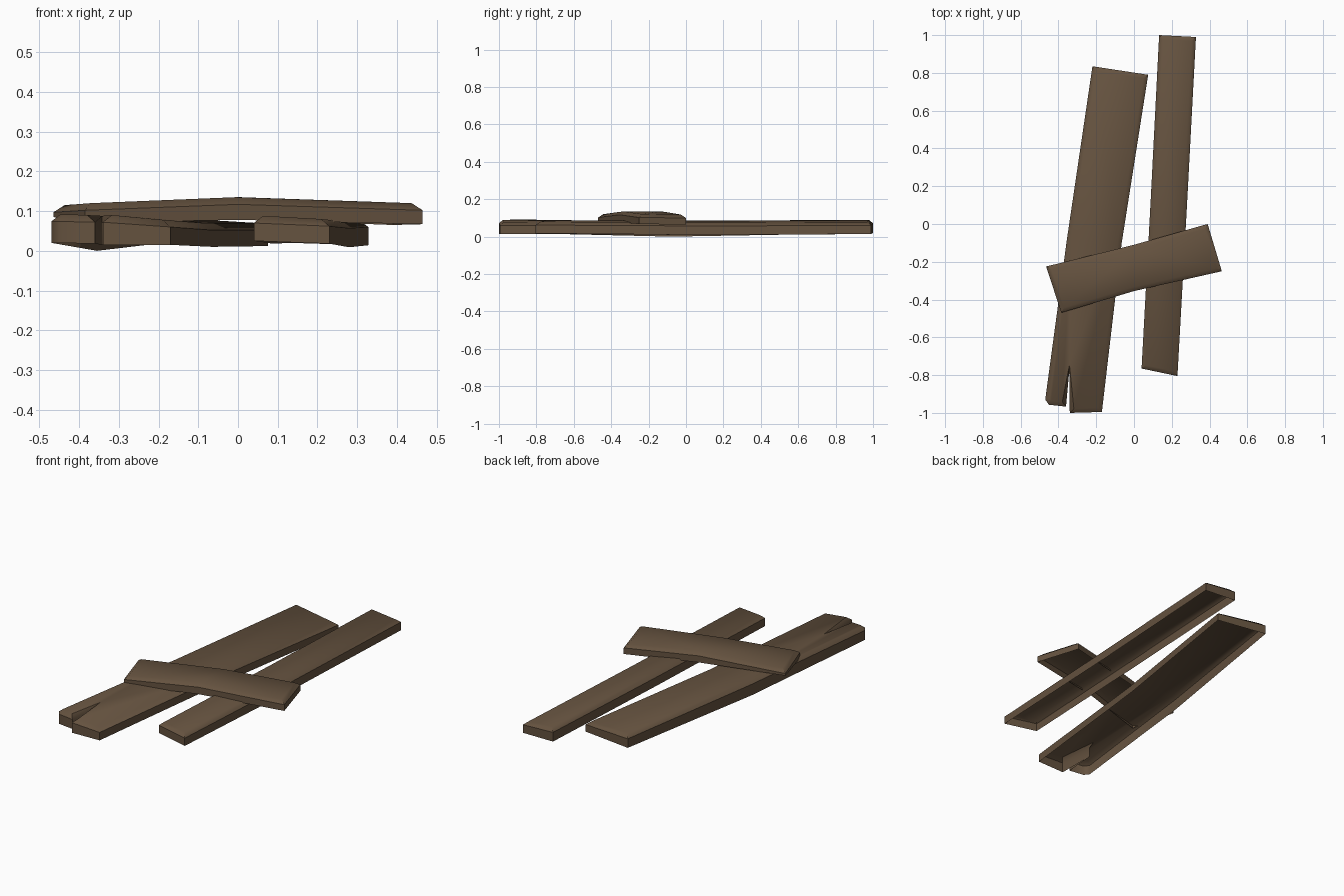
import bpy, bmesh, math
from mathutils import Vector

if "Cube" in bpy.data.objects:
    bpy.data.objects.remove(bpy.data.objects["Cube"])

wood = bpy.data.materials.new("dark_brown_wood")
wood.diffuse_color = (0.13, 0.085, 0.05, 1)
wood.use_nodes = True
wood.node_tree.nodes["Principled BSDF"].inputs["Base Color"].default_value = wood.diffuse_color


def inset_point(pts, i, d):
    """Mitred inward offset of one outline corner (counter-clockwise outline)."""
    p, a, b = (Vector(pts[k % len(pts)][:2]) for k in (i, i - 1, i + 1))
    u, v = (p - a).normalized(), (b - p).normalized()
    n1, n2 = Vector((-u.y, u.x)), Vector((-v.y, v.x))
    m = (n1 + n2).normalized()
    return p + m * min(d / max(m.dot(n1), 0.2), 1.6 * d)


def plank(name, pts, tops, inset=0.022, drop=0.018):
    """Open-bottomed plank: pts are (x, y, z bottom, z top), tops are the upper faces."""
    bm = bmesh.new()
    n = len(pts)
    low = [bm.verts.new((x, y, b)) for x, y, b, t in pts]
    mid = [bm.verts.new((x, y, t - drop)) for x, y, b, t in pts]
    top = []
    for i in range(n):
        q = inset_point(pts, i, inset)
        top.append(bm.verts.new((q.x, q.y, pts[i][3])))
    for i in range(n):
        j = (i + 1) % n
        bm.faces.new((low[i], low[j], mid[j], mid[i]))
        bm.faces.new((mid[i], mid[j], top[j], top[i]))
    for f in tops:
        bm.faces.new([top[k] for k in f])
    me = bpy.data.meshes.new(name)
    bm.to_mesh(me)
    bm.free()
    me.materials.append(wood)
    ob = bpy.data.objects.new(name, me)
    bpy.context.collection.objects.link(ob)
    bpy.ops.object.select_all(action='DESELECT')
    ob.select_set(True)
    bpy.context.view_layer.objects.active = ob
    bpy.ops.object.shade_smooth_by_angle(angle=math.radians(50))


# wide plank with a split front end, sagging in the middle
plank("wide_split_plank", [
    (-0.34, -1.0, 0.015, 0.09), (-0.17, -0.995, 0.015, 0.078),
    (-0.065, -0.10, 0.01, 0.07), (0.075, 0.79, 0.012, 0.07),
    (-0.22, 0.835, 0.016, 0.085), (-0.355, -0.08, 0.0, 0.08),
    (-0.47, -0.93, 0.02, 0.092), (-0.45, -0.957, 0.02, 0.092),
    (-0.36, -0.967, 0.018, 0.09), (-0.343, -0.78, 0.015, 0.088)],
    [(2, 3, 4, 5), (0, 1, 2, 9), (9, 2, 5), (9, 5, 6, 7, 8)])

# narrow plank beside it
ends = [(0, 1, 2, 5), (2, 3, 4, 5)]
plank("narrow_plank", [
    (0.04, -0.765, 0.025, 0.088), (0.23, -0.805, 0.018, 0.08),
    (0.28, 0.09, 0.009, 0.075), (0.328, 0.99, 0.014, 0.078),
    (0.133, 1.0, 0.02, 0.09), (0.088, 0.12, 0.018, 0.085)], ends)

# short board laid across both, bowed upwards
plank("cross_board", [
    (0.465, -0.25, 0.067, 0.12), (0.39, 0.0, 0.065, 0.118),
    (0.0, -0.11, 0.08, 0.135), (-0.465, -0.225, 0.085, 0.115),
    (-0.385, -0.47, 0.07, 0.12), (0.0, -0.355, 0.078, 0.135)], ends)
